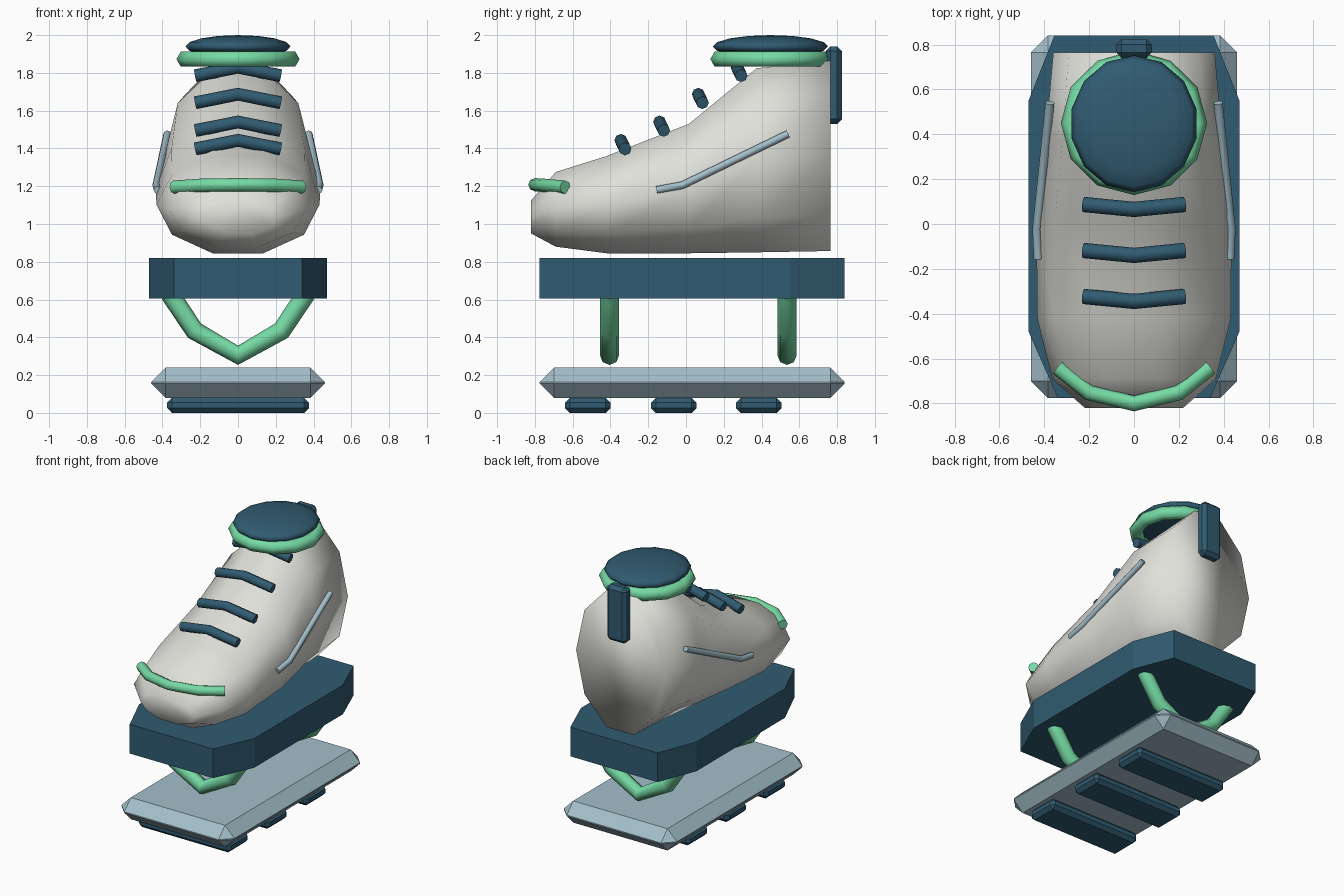
import bpy, bmesh, math

if "Cube" in bpy.data.objects:
    bpy.data.objects.remove(bpy.data.objects["Cube"])


def material(name, rgb):
    m = bpy.data.materials.new(name)
    m.diffuse_color = (*rgb, 1)
    m.use_nodes = True
    m.node_tree.nodes["Principled BSDF"].inputs["Base Color"].default_value = m.diffuse_color
    return m


NAVY = material("navy", (0.03, 0.105, 0.165))
MINT = material("mint green", (0.18, 0.70, 0.37))
STEEL = material("pale steel blue", (0.37, 0.52, 0.59))
CREAM = material("off white", (0.74, 0.75, 0.70))


def mesh_object(name, bm, mat, smooth=False):
    bmesh.ops.recalc_face_normals(bm, faces=bm.faces)
    for f in bm.faces:
        f.smooth = smooth
    me = bpy.data.meshes.new(name)
    bm.to_mesh(me)
    bm.free()
    me.materials.append(mat)
    ob = bpy.data.objects.new(name, me)
    bpy.context.collection.objects.link(ob)
    return ob


def chamfer_box(name, lo, hi, bevel, mat):
    bm = bmesh.new()
    bmesh.ops.create_cube(bm, size=1)
    for v in bm.verts:
        v.co = [(a + b) / 2 + c * (b - a) for a, b, c in zip(lo, hi, v.co)]
    ob = mesh_object(name, bm, mat)
    mod = ob.modifiers.new("chamfer", 'BEVEL')
    mod.width = bevel
    mod.segments = 1
    return ob


def tube(name, points, radius, mat):
    cu = bpy.data.curves.new(name, 'CURVE')
    cu.dimensions = '3D'
    cu.bevel_depth = radius
    cu.bevel_resolution = 2
    cu.use_fill_caps = True
    sp = cu.splines.new('POLY')
    sp.points.add(len(points) - 1)
    for p, co in zip(sp.points, points):
        p.co = (*co, 1)
    sp.use_smooth = True
    cu.materials.append(mat)
    ob = bpy.data.objects.new(name, cu)
    bpy.context.collection.objects.link(ob)
    return ob


def mirrored(half):
    """Half path from the outer end to the centre, completed across x = 0."""
    return half + [(-x, y, z) for x, y, z in reversed(half[:-1])]


# Midsole: extruded slab with tapered corners
outline = [(0.34, -0.775), (0.47, -0.48), (0.47, 0.55), (0.355, 0.84)]
outline += [(-x, y) for x, y in reversed(outline)]
bm = bmesh.new()
base = bm.faces.new([bm.verts.new((x, y, 0.605)) for x, y in outline])
ext = bmesh.ops.extrude_face_region(bm, geom=[base], use_keep_orig=True)
for v in ext["geom"]:
    if isinstance(v, bmesh.types.BMVert):
        v.co.z = 0.82
mesh_object("midsole", bm, NAVY)

# Lower plate and treads
chamfer_box("ground_plate", (-0.46, -0.775, 0.08), (0.46, 0.84, 0.24), 0.076, STEEL)
for i, y in enumerate((-0.52, -0.065, 0.385)):
    chamfer_box(f"tread_{i}", (-0.375, y - 0.12, 0), (0.375, y + 0.12, 0.08), 0.025, NAVY)

# V-shaped springs between the plates
for name, y in (("front_spring", -0.405), ("rear_spring", 0.535)):
    tube(name, mirrored([(-0.36, y, 0.63), (-0.23, y, 0.435), (0, y, 0.305)]), 0.051, MINT)

# Shoe upper: ten-sided rings lofted from toe to heel
# (y, half width, lowest z, highest z)
rings = [(-0.82, 0.22, 0.95, 1.125), (-0.69, 0.365, 0.88, 1.275),
         (-0.42, 0.432, 0.845, 1.36), (0.015, 0.435, 0.845, 1.53),
         (0.375, 0.395, 0.85, 1.825), (0.765, 0.36, 0.857, 1.865)]
bm = bmesh.new()
loops = []
for y, w, lo, hi in rings:
    h = (hi - lo) / 2 / math.cos(math.radians(18))
    loops.append([bm.verts.new((w * math.cos(a), y, (lo + hi) / 2 + h * math.sin(a)))
                  for a in (math.tau * k / 10 for k in range(10))])
for a, b in zip(loops, loops[1:]):
    for k in range(10):
        n = (k + 1) % 10
        bm.faces.new((a[k], a[n], b[n], b[k]))
bm.faces.new(loops[0])
bm.faces.new(loops[-1])
mesh_object("shoe_upper", bm, CREAM, smooth=True)

# Ankle collar ring
bm = bmesh.new()
grid = []
for i in range(12):
    a = math.tau * i / 12
    grid.append([])
    for j in range(6):
        b = math.tau * j / 6
        r = 0.28 + 0.046 * math.cos(b)
        grid[-1].append(bm.verts.new((r * math.cos(a), 0.45 + r * math.sin(a) * 0.985,
                                      1.873 + 0.046 * math.sin(b))))
for i in range(12):
    for j in range(6):
        p, q, m = grid[i], grid[(i + 1) % 12], (j + 1) % 6
        bm.faces.new((p[j], q[j], q[m], p[m]))
mesh_object("collar_ring", bm, MINT, smooth=True)

# Domed ankle opening
bm = bmesh.new()
bmesh.ops.create_uvsphere(bm, u_segments=14, v_segments=8, radius=1)
for v in bm.verts:
    v.co = (v.co.x * 0.285, 0.447 + v.co.y * 0.305, 1.94 + v.co.z * 0.06)
mesh_object("ankle_opening", bm, NAVY, smooth=True)

# Heel pull tab
chamfer_box("heel_tab", (-0.08, 0.74, 1.53), (0.08, 0.825, 1.94), 0.025, NAVY)

# Laces
for i, (y, z) in enumerate([(-0.345, 1.443), (-0.14, 1.54), (0.065, 1.687), (0.27, 1.83)]):
    tube(f"lace_{i}", mirrored([(-0.225, y + 0.022, z - 0.045), (0, y, z)]), 0.034, NAVY)

# Toe bumper
tube("toe_bumper", mirrored([(-0.34, -0.64, 1.195), (-0.2, -0.752, 1.205),
                             (0, -0.8, 1.208)]), 0.035, MINT)

# Side stripes
for name, s in (("left_stripe", -1), ("right_stripe", 1)):
    tube(name, [(s * 0.427, -0.155, 1.18), (s * 0.433, -0.02, 1.205),
                (s * 0.375, 0.54, 1.477)], 0.02, STEEL)
